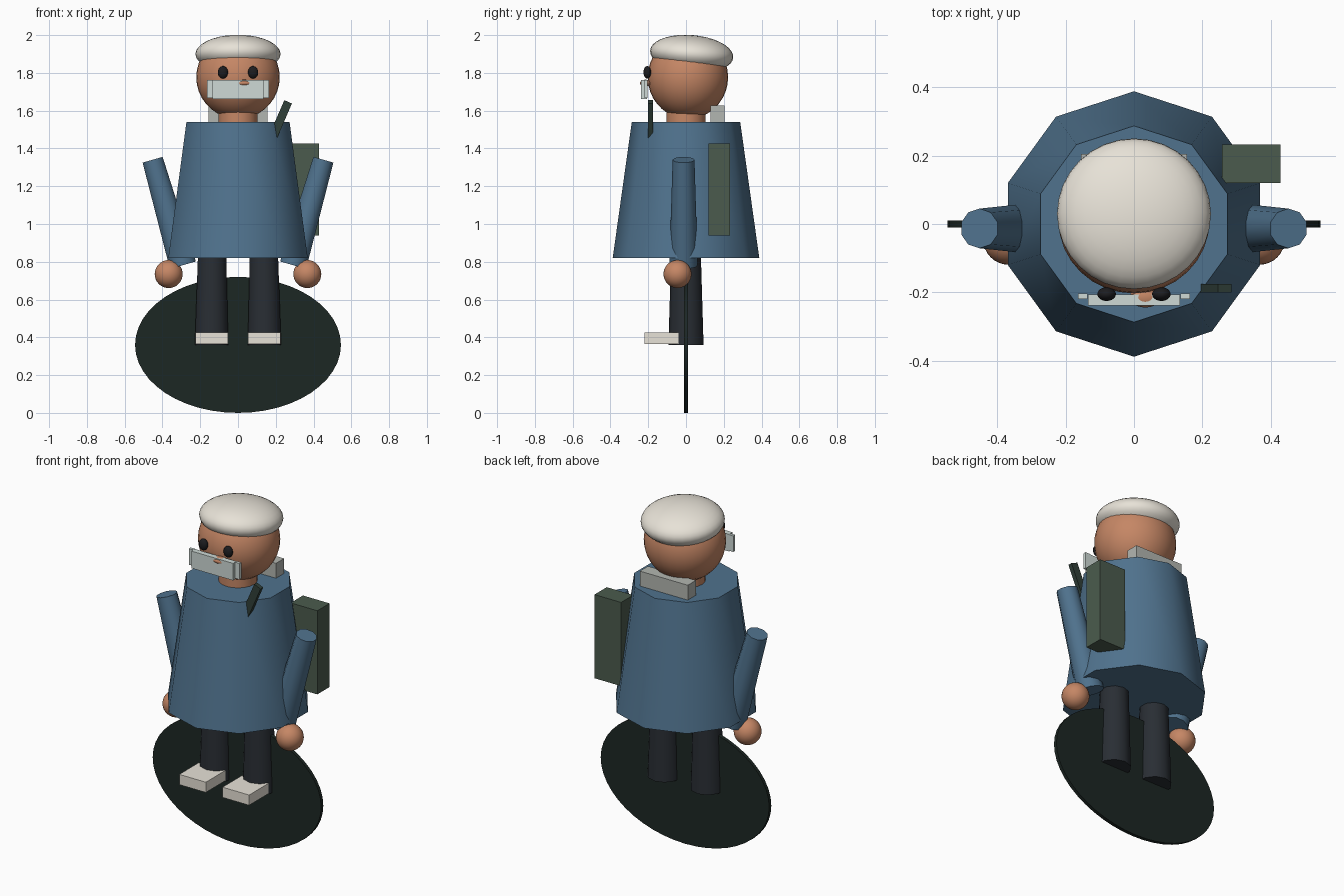
import bpy, math
from mathutils import Vector

if "Cube" in bpy.data.objects:
    bpy.data.objects.remove(bpy.data.objects["Cube"])


def mat(name, r, g, b):
    m = bpy.data.materials.new(name)
    m.diffuse_color = (r, g, b, 1)
    m.use_nodes = True
    m.node_tree.nodes["Principled BSDF"].inputs["Base Color"].default_value = m.diffuse_color
    return m


BLUE = mat("blue_cloth", .08, .17, .27)
SKIN = mat("skin", .56, .24, .13)
CREAM = mat("cream", .80, .76, .68)
DARK = mat("dark_cloth", .022, .027, .034)
BLACK = mat("black", .012, .012, .014)
BASE = mat("dark_green", .012, .020, .017)
PACK = mat("olive", .07, .105, .075)
PALE = mat("pale", .62, .70, .67)
GREY = mat("grey", .45, .47, .44)
TAB = mat("tab_green", .03, .05, .04)


def finish(name, m, smooth=None):
    o = bpy.context.object
    o.name = name
    o.data.materials.append(m)
    bpy.ops.object.transform_apply(location=False, rotation=False, scale=True)
    if smooth:
        bpy.ops.object.shade_smooth_by_angle(angle=math.radians(smooth))
    return o


def ball(name, loc, rad, m, tilt=0):
    bpy.ops.mesh.primitive_uv_sphere_add(segments=32, ring_count=18, radius=1, location=loc, rotation=(tilt, 0, 0))
    bpy.context.object.scale = rad
    return finish(name, m, 60)


def box(name, lo, hi, m):
    lo, hi = Vector(lo), Vector(hi)
    bpy.ops.mesh.primitive_cube_add(size=1, location=(lo + hi) / 2)
    bpy.context.object.scale = hi - lo
    return finish(name, m)


def taper(name, a, b, ra, rb, m, sides=10):
    # tapered tube from lower point a to upper point b, leaning only in x
    a, b = Vector(a), Vector(b)
    d = b - a
    bpy.ops.mesh.primitive_cone_add(vertices=sides, radius1=ra, radius2=rb, depth=d.length,
                                    location=(a + b) / 2, rotation=(0, math.atan2(d.x, d.z), 0))
    return finish(name, m, 45)


# upright oval disc
bpy.ops.mesh.primitive_cylinder_add(vertices=48, radius=1, depth=.02, location=(0, 0, .36),
                                    rotation=(math.pi / 2, 0, 0))
bpy.context.object.scale = (.545, .36, 1)
finish("standing_disc", BASE, 40)

# body
taper("coat", (0, 0, .82), (0, 0, 1.54), .388, .287, BLUE)
taper("neck", (0, 0, 1.50), (0, 0, 1.64), .104, .104, SKIN, 20)
ball("head", (0, .01, 1.777), (.221, .213, .22), SKIN)
ball("cap", (0, .03, 1.9), (.225, .221, .1), CREAM, math.radians(-5))

# limbs and paired details
for side, s in (("left", -1), ("right", 1)):
    taper(side + "_leg", (s * .14, 0, .36), (s * .137, 0, .86), .093, .078, DARK)
    box(side + "_shoe", (s * .14 - .086, -.22, .365), (s * .14 + .086, -.04, .425), CREAM)
    taper(side + "_arm", (s * .292, -.013, .782), (s * .452, -.013, 1.34), .075, .058, BLUE)
    ball(side + "_hand", (s * .367, -.045, .735), (.074, .074, .074), SKIN)
    ball(side + "_eye", (s * .08, -.205, 1.803), (.027, .02, .033), BLACK)
    box(side + "_mask_strap", (s * .15 - .014, -.22, 1.668), (s * .15 + .014, -.203, 1.762), PALE)

# face
box("mask", (-.135, -.238, 1.662), (.135, -.206, 1.762), PALE)
ball("nose", (.033, -.214, 1.746), (.046, .03, .018), SKIN)

# carried items
box("back_collar", (-.155, .13, 1.535), (.155, .205, 1.627), GREY)
box("side_pack", (.257, .12, .938), (.429, .233, 1.427), PACK)
tab = box("chest_tab", (.184, -.2, 1.359), (.228, -.175, 1.659), TAB)
tab.rotation_euler.y = math.radians(23.3)
